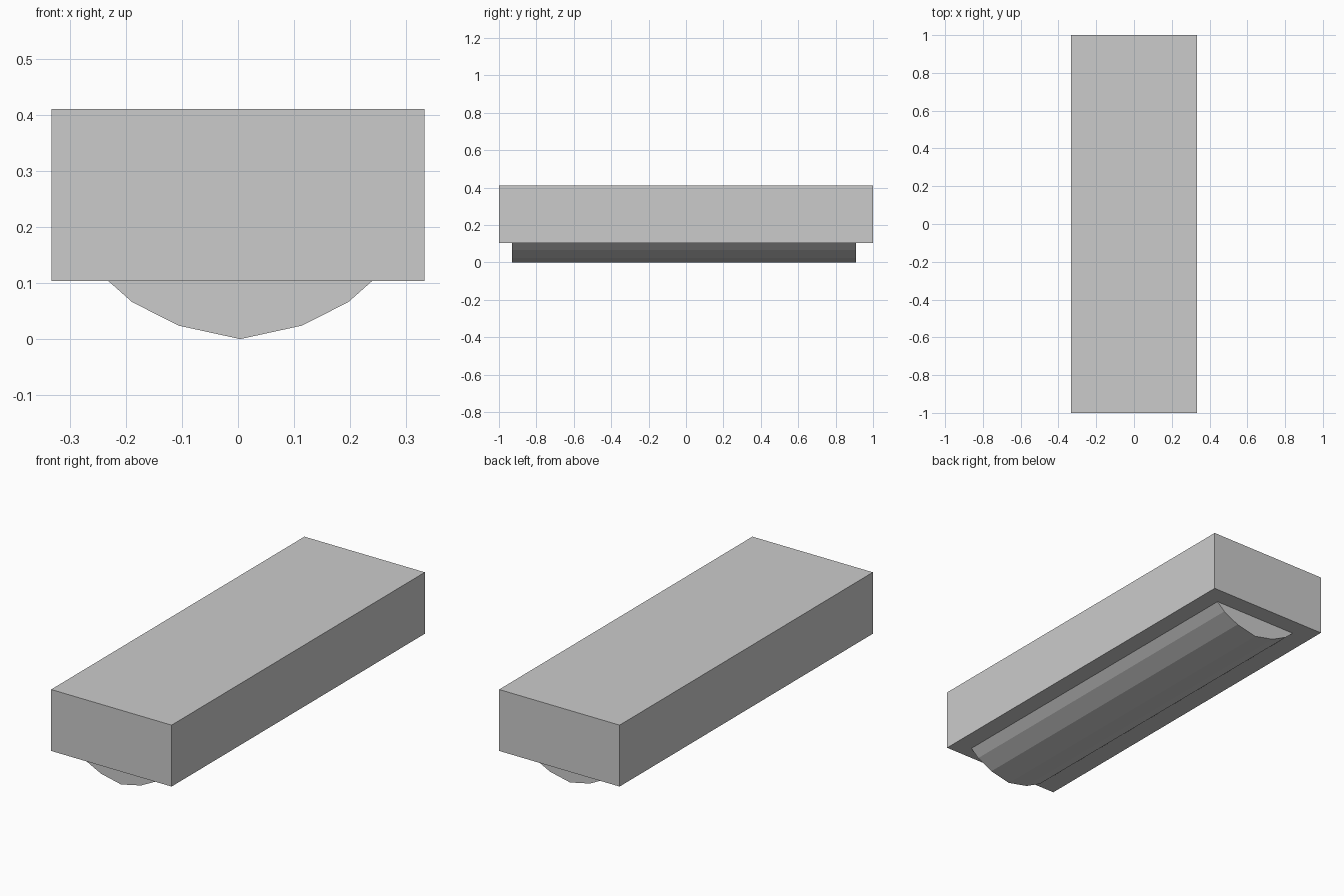
import bpy
import bmesh

if "Cube" in bpy.data.objects:
    bpy.data.objects.remove(bpy.data.objects["Cube"])


def prism(name, profile, y0, y1):
    """Extrude a closed x-z profile along y."""
    bm = bmesh.new()
    face = bm.faces.new([bm.verts.new((x, y0, z)) for x, z in profile])
    ext = bmesh.ops.extrude_face_region(bm, geom=[face])
    moved = [v for v in ext["geom"] if isinstance(v, bmesh.types.BMVert)]
    bmesh.ops.translate(bm, verts=moved, vec=(0, y1 - y0, 0))
    bmesh.ops.recalc_face_normals(bm, faces=bm.faces)
    mesh = bpy.data.meshes.new(name)
    bm.to_mesh(mesh)
    bm.free()
    obj = bpy.data.objects.new(name, mesh)
    bpy.context.collection.objects.link(obj)
    return obj


# Rectangular housing
W, Z0, Z1 = 0.333, 0.104, 0.411
prism("housing", [(-W, Z0), (W, Z0), (W, Z1), (-W, Z1)], -1.0, 1.0)

# Faceted, slightly off-centre rounded bar under the housing
CX = 0.004
half = [(0.11, 0.024), (0.193, 0.066), (0.237, 0.105)]
profile = ([(CX, 0.0)] + [(CX + x, z) for x, z in half]
           + [(CX - x, z) for x, z in reversed(half)])
prism("rounded_bar", profile, -0.93, 0.91)
